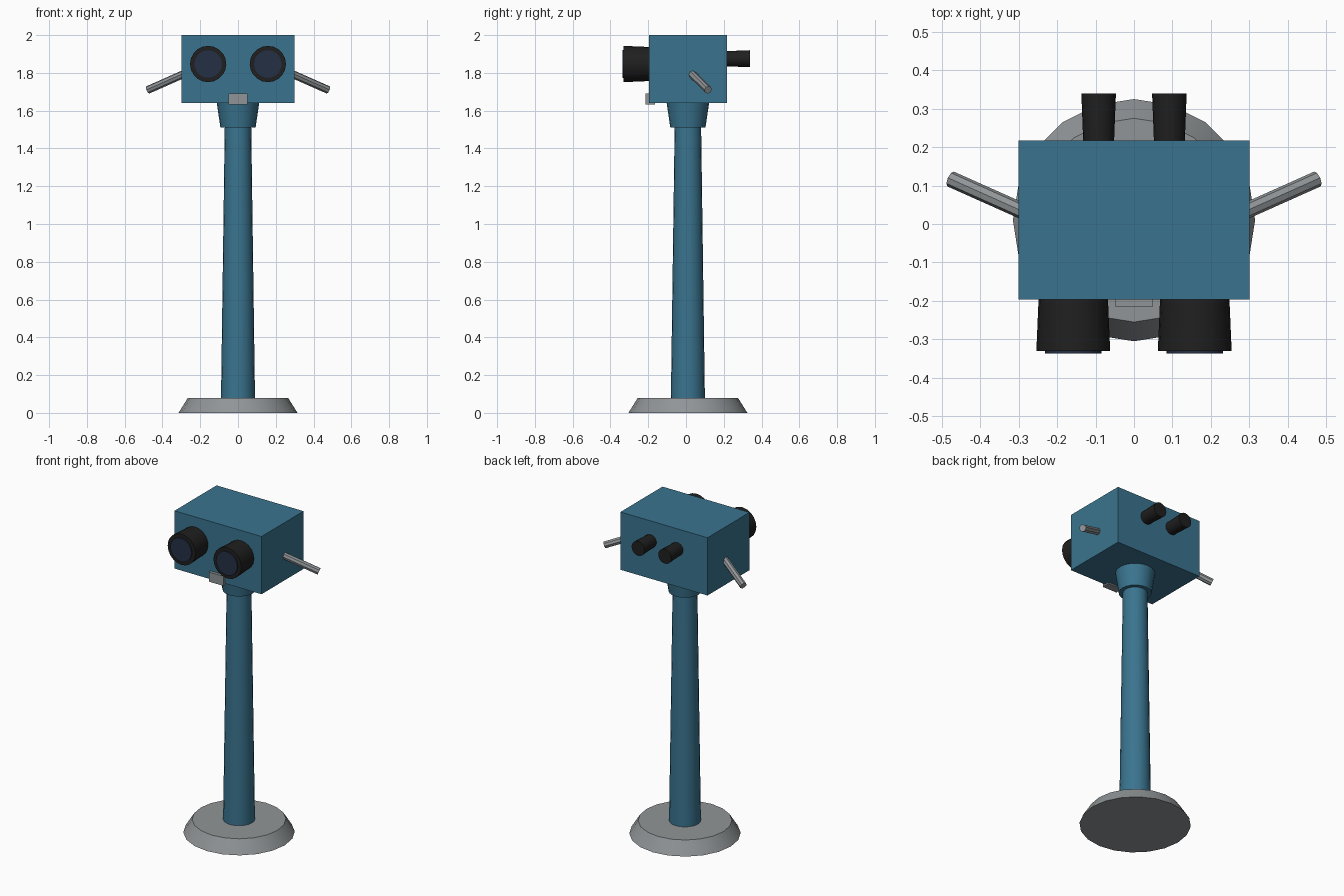
import bpy, math
from mathutils import Vector

if "Cube" in bpy.data.objects:
    bpy.data.objects.remove(bpy.data.objects["Cube"], do_unlink=True)


def material(name, rgb):
    m = bpy.data.materials.new(name)
    m.use_nodes = True
    m.diffuse_color = (*rgb, 1)
    m.node_tree.nodes["Principled BSDF"].inputs["Base Color"].default_value = (*rgb, 1)
    return m


blue = material("painted blue", (0.042, 0.175, 0.275))
grey = material("cast grey", (0.28, 0.30, 0.31))
black = material("black rubber", (0.014, 0.014, 0.014))
glass = material("dark glass", (0.018, 0.03, 0.06))


def finish(name, mat):
    obj = bpy.context.object
    obj.name = name
    obj.data.materials.append(mat)
    return obj


def tube(name, mat, start, end, r1, r2, sides=20):
    """Tapered cylinder between two points."""
    a, b = Vector(start), Vector(end)
    axis = b - a
    bpy.ops.mesh.primitive_cone_add(
        vertices=sides, radius1=r1, radius2=r2, depth=axis.length,
        location=(a + b) / 2, rotation=axis.to_track_quat('Z', 'Y').to_euler())
    bpy.ops.object.shade_smooth_by_angle(angle=math.radians(30))
    return finish(name, mat)


def box(name, mat, low, high):
    a, b = Vector(low), Vector(high)
    bpy.ops.mesh.primitive_cube_add(size=1, location=(a + b) / 2)
    bpy.context.object.scale = b - a
    bpy.ops.object.transform_apply(location=False, rotation=False, scale=True)
    return finish(name, mat)


# Stand
Y = 0.01
tube("base", grey, (0, Y, 0), (0, Y, 0.08), 0.315, 0.265)
tube("post", blue, (0, Y, 0.08), (0, Y, 1.52), 0.09, 0.07)
tube("collar", blue, (0, Y, 1.51), (0, Y, 1.645), 0.093, 0.113)

# Viewer housing and coin box
box("housing", blue, (-0.3, -0.197, 1.64), (0.3, 0.217, 2.0))
box("coin_box", grey, (-0.05, -0.215, 1.632), (0.05, -0.165, 1.692))

# Paired optics and handles
for side, s in (("left", 1), ("right", -1)):
    x = 0.158 * s
    tube(side + "_barrel", black, (x, -0.19, 1.847), (x, -0.33, 1.847), 0.09, 0.096)
    tube(side + "_lens", glass, (x, -0.32, 1.847), (x, -0.337, 1.847), 0.073, 0.073)
    x = 0.092 * s
    tube(side + "_eyepiece", black, (x, 0.21, 1.875), (x, 0.34, 1.875), 0.04, 0.045)
    tube(side + "_handle", grey, (0.26 * s, 0.02, 1.806), (0.477 * s, 0.117, 1.71),
         0.021, 0.021, 8)
